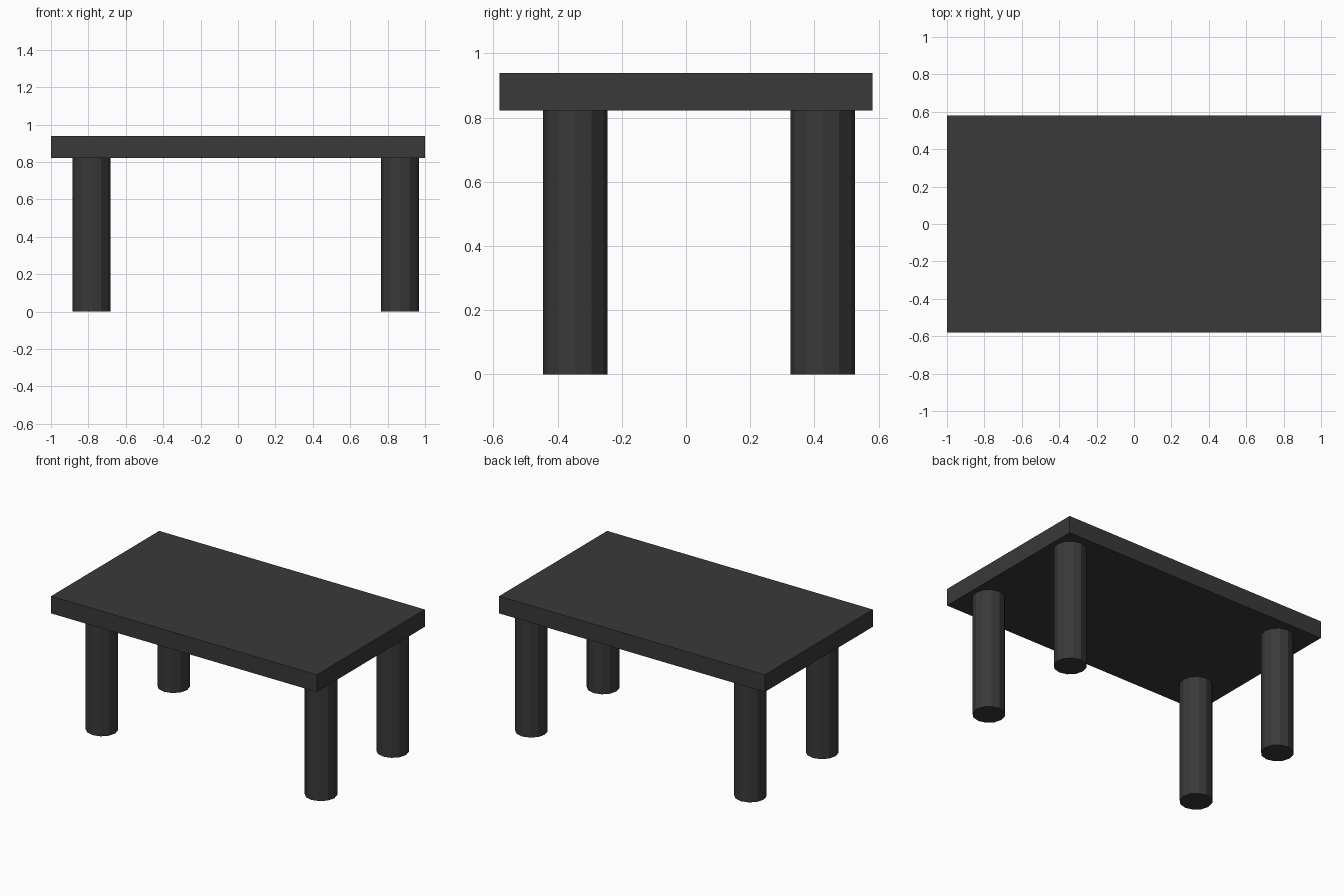
import bpy

if "Cube" in bpy.data.objects:
    bpy.data.objects.remove(bpy.data.objects["Cube"])

# One dark grey material for the whole table
grey = bpy.data.materials.new("dark_grey")
grey.diffuse_color = (0.041, 0.041, 0.041, 1.0)
grey.use_nodes = True
grey.node_tree.nodes["Principled BSDF"].inputs["Base Color"].default_value = grey.diffuse_color

TOP_Z, UNDER_Z = 0.939, 0.822


def finish(name):
    obj = bpy.context.object
    obj.name = name
    obj.data.materials.append(grey)
    return obj


# Table top slab
bpy.ops.mesh.primitive_cube_add(size=1, location=(0, 0, (TOP_Z + UNDER_Z) / 2))
top = finish("table_top")
top.scale = (2.0, 1.162, TOP_Z - UNDER_Z)
bpy.ops.object.transform_apply(location=False, rotation=False, scale=True)

# Four twelve-sided legs, set slightly off centre
for side, x in (("left", -0.783), ("right", 0.866)):
    for end, y in (("front", -0.345), ("back", 0.426)):
        bpy.ops.mesh.primitive_cylinder_add(
            vertices=12, radius=0.101, depth=UNDER_Z, location=(x, y, UNDER_Z / 2))
        finish(f"{end}_{side}_leg")
